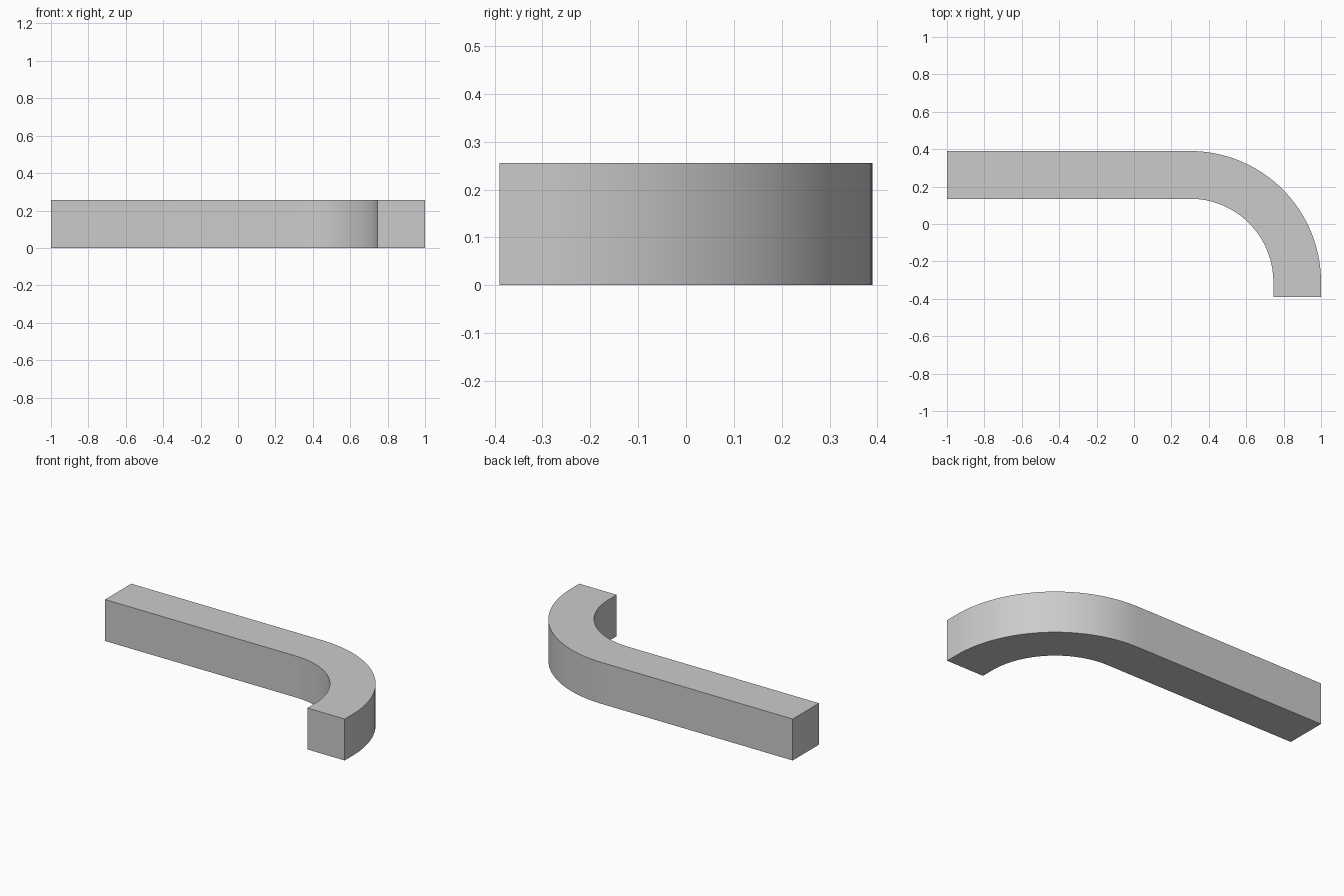
import bpy, bmesh
from math import sin, cos, pi

cube = bpy.data.objects.get("Cube")
if cube:
    bpy.data.objects.remove(cube, do_unlink=True)

# Bar dimensions and bend centre
HEIGHT = 0.255
CX, CY = 0.30, -0.31
R_OUT, R_IN = 0.70, 0.445
END_X, END_Y = -1.0, -0.39
STEPS = 32

grey = bpy.data.materials.new("light_grey")
grey.use_nodes = True
colour = (0.6, 0.6, 0.6, 1)
grey.diffuse_color = colour
grey.node_tree.nodes["Principled BSDF"].inputs["Base Color"].default_value = colour


def edge_path(radius):
    """Long straight run, quarter bend, short straight tail."""
    path = [(END_X, CY + radius)]
    for i in range(STEPS + 1):
        a = pi / 2 * (1 - i / STEPS)
        path.append((CX + radius * cos(a), CY + radius * sin(a)))
    path.append((CX + radius, END_Y))
    return path


# Bottom outline as a strip of quads, extruded to full height
bm = bmesh.new()
outer, inner = ([bm.verts.new((x, y, 0)) for x, y in edge_path(r)]
                for r in (R_OUT, R_IN))
for i in range(len(outer) - 1):
    bm.faces.new((outer[i], outer[i + 1], inner[i + 1], inner[i]))
top = bmesh.ops.extrude_face_region(bm, geom=bm.faces[:])["geom"]
bmesh.ops.translate(bm, vec=(0, 0, HEIGHT),
                    verts=[v for v in top if isinstance(v, bmesh.types.BMVert)])
bmesh.ops.recalc_face_normals(bm, faces=bm.faces[:])

mesh = bpy.data.meshes.new("curved_bar")
bm.to_mesh(mesh)
bm.free()
mesh.materials.append(grey)
bar = bpy.data.objects.new("curved_bar", mesh)
bpy.context.collection.objects.link(bar)

# Smooth bend with sharp corners
bpy.context.view_layer.objects.active = bar
bar.select_set(True)
bpy.ops.object.shade_smooth_by_angle(angle=pi / 6)
